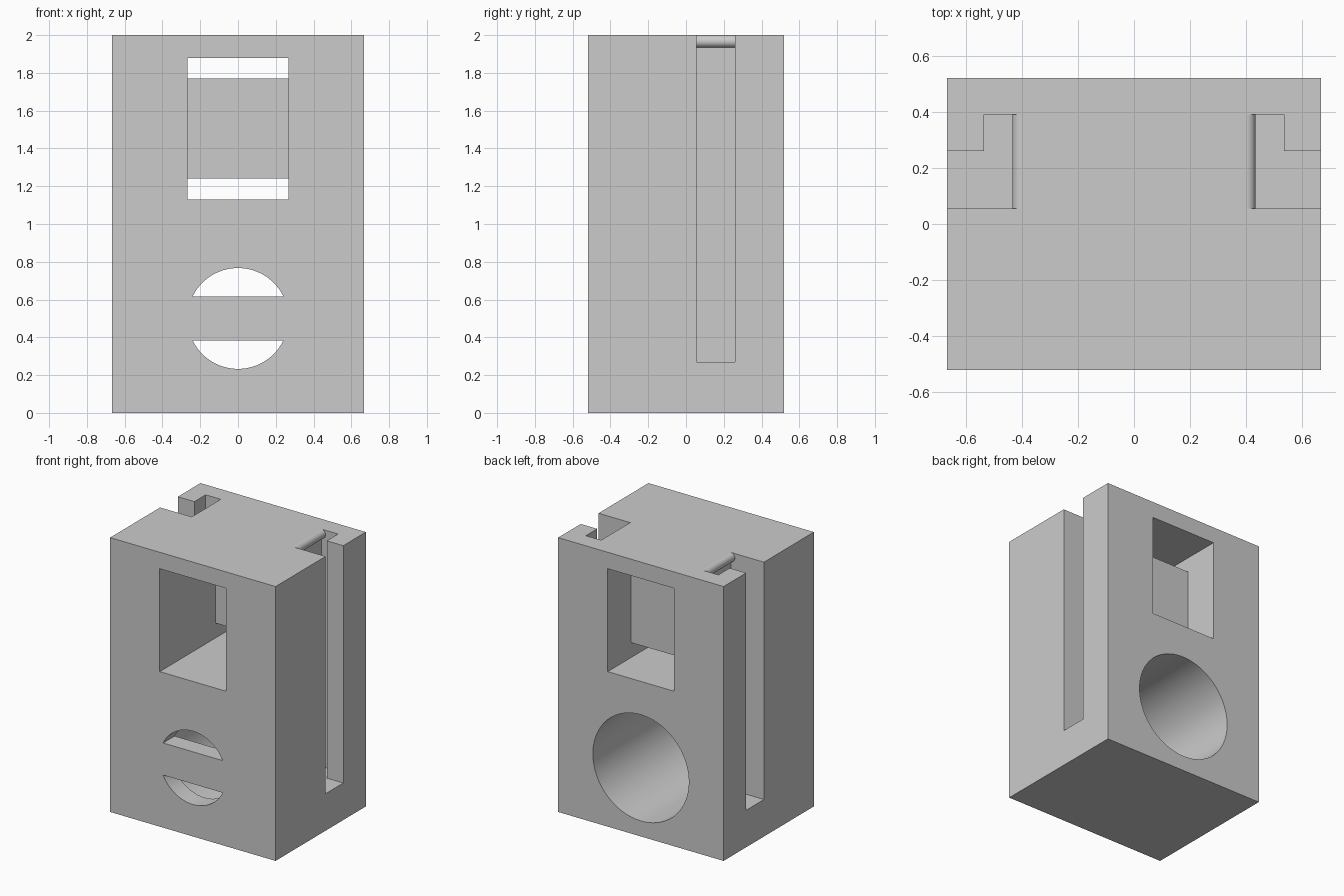
import bpy
import bmesh
from math import sin, cos, pi, radians, asin

default = bpy.data.objects.get("Cube")
if default:
    bpy.data.objects.remove(default)

# Single flat grey
GREY = (0.6, 0.6, 0.6, 1)
grey = bpy.data.materials.new("plain grey")
grey.use_nodes = True
grey.diffuse_color = GREY
grey.node_tree.nodes["Principled BSDF"].inputs["Base Color"].default_value = GREY

W, D, H = 0.667, 0.52, 2.0      # half width, half depth, height
WALL = 0.133                    # thickness of lips, front wall and bars
OVER = 0.05                     # cutter overshoot


def prism(name, profile, axis, lo, hi):
    """Extrude a 2D profile along y (profile in x, z) or z (profile in x, y)."""
    bm = bmesh.new()
    place = (lambda a, b, t: (a, t, b)) if axis == "y" else (lambda a, b, t: (a, b, t))
    face = bm.faces.new([bm.verts.new(place(a, b, lo)) for a, b in profile])
    new = bmesh.ops.extrude_face_region(bm, geom=[face])["geom"]
    shift = place(0, 0, hi - lo)
    bmesh.ops.translate(bm, vec=shift, verts=[v for v in new if isinstance(v, bmesh.types.BMVert)])
    bmesh.ops.recalc_face_normals(bm, faces=bm.faces)
    mesh = bpy.data.meshes.new(name)
    bm.to_mesh(mesh)
    bm.free()
    mesh.materials.append(grey)
    obj = bpy.data.objects.new(name, mesh)
    bpy.context.collection.objects.link(obj)
    return obj


def rect(x, z0, z1):
    return [(-x, z0), (x, z0), (x, z1), (-x, z1)]


def arc(cx, cz, r, start, end, n):
    return [(cx + r * cos(start + (end - start) * i / n),
             cz + r * sin(start + (end - start) * i / n)) for i in range(n + 1)]


def activate(obj):
    bpy.ops.object.select_all(action="DESELECT")
    obj.select_set(True)
    bpy.context.view_layer.objects.active = obj


def cut(obj, cutter):
    cutter.hide_render = True
    mod = obj.modifiers.new("cut", "BOOLEAN")
    mod.operation, mod.solver, mod.object = "DIFFERENCE", "EXACT", cutter
    activate(obj)
    bpy.ops.object.modifier_apply(modifier=mod.name)
    bpy.data.objects.remove(cutter)


body = prism("body", rect(W, 0, H), "y", -D, D)

# Square window running right through
cut(body, prism("window_cutter", rect(0.267, 1.13, 1.88), "y", -D - OVER, D + OVER))

# Round bore from the back, stopping at the front wall
cut(body, prism("bore_cutter", arc(0, 0.5, 0.387, 0, 2 * pi, 96)[:-1], "y", -D + WALL, D + OVER))

# Two round segments through the front wall, leaving a bar between them
R, BAR = 0.267, 0.117
tilt = asin(BAR / R)
for turn in (0, pi):
    segment = arc(0, 0.5, R, tilt + turn, pi - tilt + turn, 40)
    cut(body, prism("segment_cutter", segment, "y", -D - OVER, -D + WALL + OVER))

# L-shaped slots in both sides, open at the top
Y0, Y1, Y2 = 0.055, 0.26, 0.39
INNER, LIP = 0.4, W - WALL
for side in (1, -1):
    ell = [(INNER, Y0), (W + OVER, Y0), (W + OVER, Y1), (LIP, Y1), (LIP, Y2), (INNER, Y2)]
    cut(body, prism("slot_cutter", [(side * x, y) for x, y in ell], "z", 0.27, H + OVER))

# Rounded latch ridges at the top of each slot's inner wall
parts = [body]
for side, label in ((1, "left"), (-1, "right")):
    r = 0.0333
    half = arc(INNER, H - r, r, -pi / 2, pi / 2, 20)
    parts.append(prism(label + "_latch_ridge", [(side * x, z) for x, z in half], "y", Y0, Y2))

# Crossbar inside the window
parts.append(prism("window_crossbar", rect(0.267, 1.24, 1.77), "y", 0.12, 0.253))

for part in parts:
    activate(part)
    bpy.ops.object.shade_smooth_by_angle(angle=radians(30))
